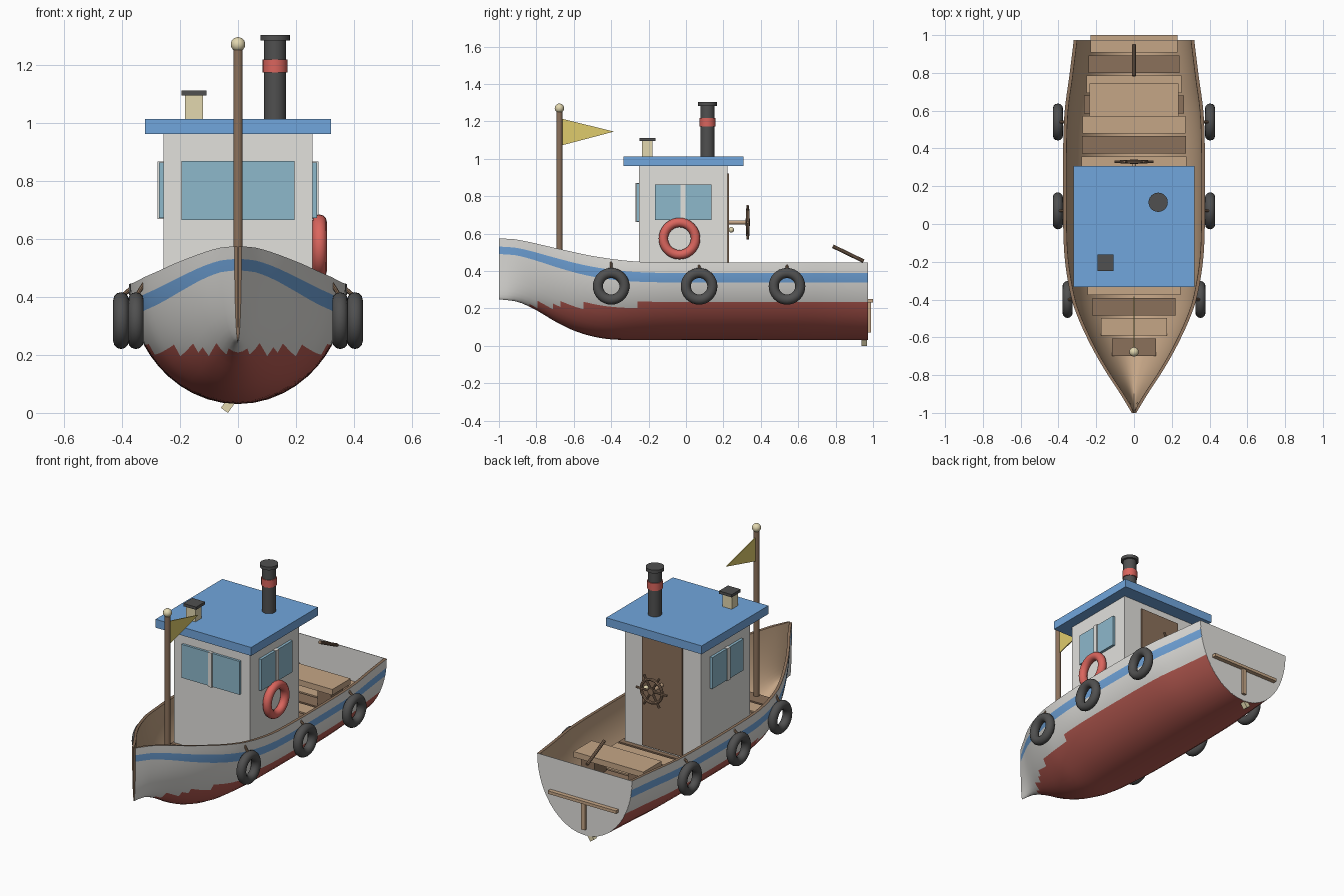
import bpy, bmesh, math
from mathutils import Vector, Matrix

if "Cube" in bpy.data.objects:
    bpy.data.objects.remove(bpy.data.objects["Cube"])


def material(name, r, g, b):
    m = bpy.data.materials.new(name)
    m.use_nodes = True
    m.diffuse_color = (r, g, b, 1)
    m.node_tree.nodes["Principled BSDF"].inputs["Base Color"].default_value = (r, g, b, 1)
    return m


WHITE = material("off white paint", .76, .75, .72)
BLUE = material("blue paint", .165, .38, .72)
HULL_RED = material("hull red", .48, .105, .085)
RED = material("bright red", .7, .13, .11)
GLASS = material("window glass", .27, .48, .6)
TAN = material("light wood", .56, .38, .24)
BROWN = material("dark wood", .26, .165, .105)
BLACK = material("charcoal rubber", .08, .08, .08)
CREAM = material("cream metal", .76, .68, .43)
YELLOW = material("flag yellow", .74, .6, .15)


def finish(name, bm, mats, smooth=True):
    bmesh.ops.recalc_face_normals(bm, faces=bm.faces)
    mesh = bpy.data.meshes.new(name)
    bm.to_mesh(mesh)
    bm.free()
    for m in mats:
        mesh.materials.append(m)
    if smooth:
        mesh.shade_smooth()
        mesh.set_sharp_from_angle(angle=math.radians(35))
    ob = bpy.data.objects.new(name, mesh)
    bpy.context.collection.objects.link(ob)
    return ob


def box(name, mat, x, y, z, tilt=None):
    """Box from (min, max) pairs, optionally tilted as (angle, axis)."""
    bm = bmesh.new()
    bmesh.ops.create_cube(bm, size=1)
    spans = (x, y, z)
    bmesh.ops.scale(bm, vec=[b - a for a, b in spans], verts=bm.verts)
    if tilt:
        bmesh.ops.rotate(bm, matrix=Matrix.Rotation(tilt[0], 3, tilt[1]), verts=bm.verts)
    bmesh.ops.translate(bm, vec=[(a + b) / 2 for a, b in spans], verts=bm.verts)
    return finish(name, bm, [mat], False)


def rod(name, mat, start, end, r, sides=24):
    start, end = Vector(start), Vector(end)
    d = end - start
    bm = bmesh.new()
    place = Matrix.Translation((start + end) / 2) @ d.to_track_quat('Z', 'Y').to_matrix().to_4x4()
    bmesh.ops.create_cone(bm, cap_ends=True, segments=sides, radius1=r, radius2=r,
                          depth=d.length, matrix=place)
    return finish(name, bm, [mat])


def ball(name, mat, at, r):
    bm = bmesh.new()
    bmesh.ops.create_uvsphere(bm, u_segments=20, v_segments=12, radius=r,
                              matrix=Matrix.Translation(at))
    return finish(name, bm, [mat])


def ring(name, mat, at, major, minor, axis, n=32, m=12):
    bm = bmesh.new()
    turn = Matrix.Translation(at) @ Vector(axis).to_track_quat('Z', 'Y').to_matrix().to_4x4()
    loops = []
    for i in range(n):
        a = math.tau * i / n
        loop = []
        for j in range(m):
            b = math.tau * j / m
            r = major + minor * math.cos(b)
            loop.append(bm.verts.new(turn @ Vector((r * math.cos(a), r * math.sin(a), minor * math.sin(b)))))
        loops.append(loop)
    for i in range(n):
        p, q = loops[i], loops[(i + 1) % n]
        for j in range(m):
            k = (j + 1) % m
            bm.faces.new((p[j], q[j], q[k], p[k]))
    return finish(name, bm, [mat])


def curve(points):
    """Smooth function through the given points."""
    def slope(i):
        a, b = points[max(i - 1, 0)], points[min(i + 1, len(points) - 1)]
        return (b[1] - a[1]) / (b[0] - a[0])

    def at(y):
        i = max(k for k in range(len(points) - 1) if points[k][0] <= y or k == 0)
        (a, p), (b, q) = points[i], points[i + 1]
        h = b - a
        t = min(max((y - a) / h, 0), 1)
        return ((2*t**3 - 3*t*t + 1) * p + (t**3 - 2*t*t + t) * h * slope(i)
                + (3*t*t - 2*t**3) * q + (t**3 - t*t) * h * slope(i + 1))
    return at


# Hull lines: half width, rim height and keel height along the length
STERN = .973
width = curve([(-1, .012), (-.9, .072), (-.8, .138), (-.7, .198), (-.6, .25), (-.5, .295),
               (-.4, .33), (-.2, .365), (0, .375), (.4, .375), (.6, .367), (.78, .343), (STERN, .319)])
sheer = curve([(-1, .574), (-.9, .567), (-.7, .523), (-.5, .48), (-.3, .453), (-.1, .445), (STERN, .445)])
keel = curve([(-1, .248), (-.9, .235), (-.8, .19), (-.7, .13), (-.6, .081), (-.5, .05),
              (-.4, .034), (-.25, .031), (STERN, .031)])
ROWS = [0, .07, .134, .195, .256, .34, .425, .508, .595, .69, .77, .85, .91, .96, .99, 1]
FRACS = ROWS + ROWS[-2::-1]
WALL = .018


def section(y, inset):
    w = max(width(y) - inset, .002)
    top, low = sheer(y), keel(y) + inset
    pts = []
    for i, f in enumerate(FRACS):
        side = 1 if i < len(ROWS) else -1
        pts.append((side * w * math.sqrt(1 - f * f), y, top - f * (top - low)))
    return pts


def build_hull():
    bm = bmesh.new()
    count = 48
    ys = [-1 + (STERN + 1) * i / count for i in range(count + 1)]
    outer = [[bm.verts.new(p) for p in section(y, 0)] for y in ys]
    inner = [[bm.verts.new(p) for p in section(y, WALL)] for y in ys]
    last = len(FRACS) - 1
    for i in range(count):
        for j in range(last):
            f = bm.faces.new((outer[i][j], outer[i + 1][j], outer[i + 1][j + 1], outer[i][j + 1]))
            frac = (FRACS[j] + FRACS[j + 1]) / 2
            if f.calc_center_median().z < .219:
                f.material_index = 2
            elif .134 < frac < .256:
                f.material_index = 1
            g = bm.faces.new((inner[i][j], inner[i][j + 1], inner[i + 1][j + 1], inner[i + 1][j]))
            g.material_index = 3
        for j in (0, last):
            bm.faces.new((outer[i][j], outer[i + 1][j], inner[i + 1][j], inner[i][j])).material_index = 4
    for i in (0, count):
        for j in range(last):
            f = bm.faces.new((outer[i][j], outer[i][j + 1], inner[i][j + 1], inner[i][j]))
            f.material_index = 4 if i == 0 else 0
    finish("hull", bm, [WHITE, BLUE, HULL_RED, TAN, BROWN])

    # Thin flat stern board
    bm = bmesh.new()
    f = bm.faces.new([bm.verts.new(p) for p in section(STERN + .001, .001)])
    res = bmesh.ops.extrude_face_region(bm, geom=[f])
    moved = [v for v in res["geom"] if isinstance(v, bmesh.types.BMVert)]
    bmesh.ops.translate(bm, vec=(0, -.003, 0), verts=moved)
    finish("transom", bm, [WHITE], False)


build_hull()

# Deck planks across the hull
for n in range(16):
    y = .955 - .107 * n
    s = (sheer(y) - .24) / (sheer(y) - keel(y))
    half = width(min(y, STERN)) * math.sqrt(1 - s * s) - .05
    box("deck_plank", BROWN if n % 2 else TAN, (-half, half), (y - .048, y + .045), (.232, .25))

# Stern bench, tiller and rudder
box("bench_seat", TAN, (-.235, .235), (.57, .745), (.355, .39))
for x in (-.16, .16):
    box("bench_leg", BROWN, (x - .045, x + .045), (.6, .715), (.25, .355))
rod("tiller", BROWN, (0, .785, .532), (0, .95, .452), .01, 10)
box("rudder_post", TAN, (-.013, .013), (.974, .99), (.07, .235))
box("rudder_tip", CREAM, (-.039, -.009), (.938, .968), (.0015, .0815), (.6, 'Y'))

# Cabin, roof, door and windows
box("cabin", WHITE, (-.256, .256), (-.25, .222), (.24, .965))
box("roof", BLUE, (-.321, .321), (-.333, .308), (.962, 1.013))
box("door", BROWN, (-.135, .135), (.222, .231), (.26, .92))
ball("door_knob", CREAM, (.1, .242, .62), .015)
box("front_window", GLASS, (-.195, .195), (-.264, -.25), (.665, .868))
box("front_window_bar", WHITE, (-.012, .012), (-.27, -.25), (.662, .871))
for s in (-1, 1):
    def out(d):
        return tuple(sorted((s * .25, s * d)))
    box("side_window", GLASS, out(.272), (-.165, .135), (.672, .863))
    box("side_window_bar", WHITE, out(.278), (-.03, -.003), (.669, .866))

# Lifebuoy on the left wall
ring("lifebuoy", RED, (.281, -.035, .573), .086, .025, (1, 0, 0))

# Steering wheel with six handles
hub = Vector((0, .33, .66))
rod("wheel_axle", TAN, (0, .23, .66), (0, .34, .66), .011, 12)
ring("wheel_rim", BROWN, hub, .07, .009, (0, 1, 0), 28, 8)
rod("wheel_hub", BROWN, hub - Vector((0, .012, 0)), hub + Vector((0, .012, 0)), .02, 16)
for k in range(3):
    a = math.pi * k / 3
    arm = Vector((math.cos(a), 0, math.sin(a))) * .103
    rod("wheel_spoke", BROWN, hub - arm, hub + arm, .007, 8)

# Funnel and vent on the roof
FX, FY = .128, .115
for name, mat, z0, z1, r in (("funnel", BLACK, 1.01, 1.29, .038),
                             ("funnel_band", RED, 1.173, 1.218, .043),
                             ("funnel_cap", BLACK, 1.283, 1.303, .051)):
    rod(name, mat, (FX, FY, z0), (FX, FY, z1), r)
box("vent", CREAM, (-.183, -.121), (-.236, -.178), (1.01, 1.095))
box("vent_cap", BLACK, (-.194, -.108), (-.248, -.162), (1.094, 1.111))

# Mast and pennant
MY = -.677
rod("mast", BROWN, (0, MY, .24), (0, MY, 1.26), .016)
ball("mast_ball", CREAM, (0, MY, 1.27), .025)
bm = bmesh.new()
sides = [[bm.verts.new((x, y, z)) for y, z in ((MY, 1.217), (MY, 1.068), (-.385, 1.145))]
         for x in (-.003, .003)]
bm.faces.new(sides[0])
bm.faces.new(sides[1])
for k in range(3):
    j = (k + 1) % 3
    bm.faces.new((sides[0][k], sides[0][j], sides[1][j], sides[1][k]))
finish("pennant", bm, [YELLOW], False)

# Tyre fenders hung on both sides
for s in (-1, 1):
    for y, x in ((-.4, .352), (.07, .403), (.54, .403)):
        ring("fender", BLACK, (s * x, y, .318), .071, .027, (s, 0, 0), 32, 12)
        rod("fender_rope", BROWN, (s * (width(y) - .01), y, sheer(y) - .012), (s * x, y, .4), .007, 8)
